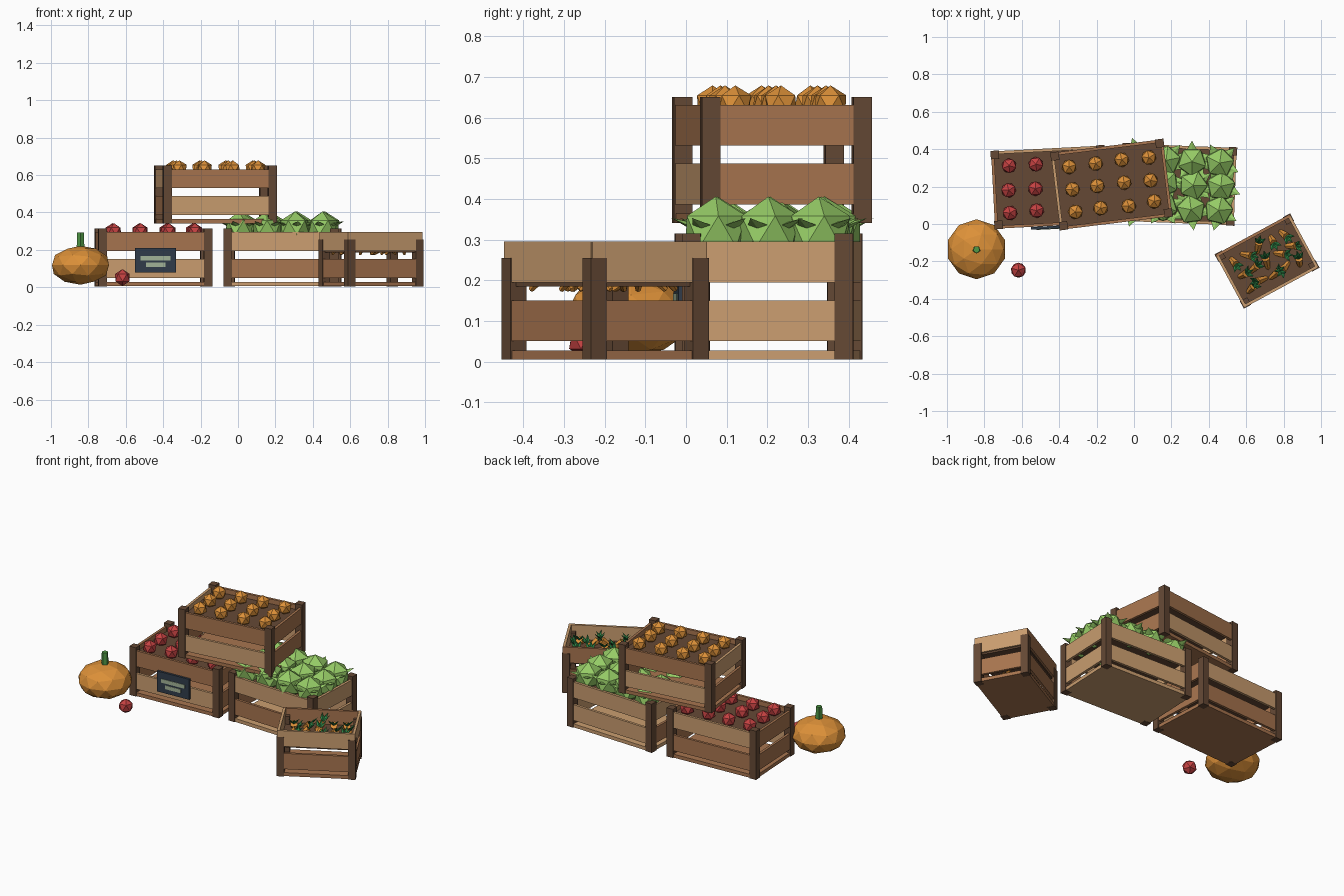
import bpy, bmesh, math, random
from mathutils import Matrix, Vector

if "Cube" in bpy.data.objects:
    bpy.data.objects.remove(bpy.data.objects["Cube"])

random.seed(4)
T = Matrix.Translation


def RZ(deg):
    return Matrix.Rotation(math.radians(deg), 4, 'Z')


def material(name, r, g, b):
    lin = [((c / 255 + 0.055) / 1.055) ** 2.4 for c in (r, g, b)]
    m = bpy.data.materials.new(name)
    m.diffuse_color = (*lin, 1)
    m.use_nodes = True
    m.node_tree.nodes["Principled BSDF"].inputs["Base Color"].default_value = m.diffuse_color
    return m


TAN = material("light_wood", 203, 158, 112)
BROWN = material("brown_wood", 168, 117, 79)
DARK = material("dark_wood", 101, 73, 53)
RED = material("apple_red", 198, 66, 66)
ORANGE = material("orange", 220, 144, 56)
LETTUCE = material("lettuce_green", 150, 204, 102)
LEAF = material("leaf_green", 46, 132, 70)
STEM = material("stem_green", 80, 152, 70)
SLATE = material("slate", 48, 60, 74)
CHALK = material("chalk", 162, 180, 152)


def box(bm, size, loc):
    bmesh.ops.create_cube(bm, size=1, matrix=T(loc) @ Matrix.Diagonal((*size, 1)))


def ball(bm, r, loc, sub=1, spin=0, squash=1):
    bmesh.ops.create_icosphere(bm, subdivisions=sub, radius=r,
                               matrix=T(loc) @ RZ(spin) @ Matrix.Diagonal((1, 1, squash, 1)))


def cone(bm, a, b, r1, r2, sides, flat=1):
    # tapered prism from a to b, optionally flattened in one direction
    a, b = Vector(a), Vector(b)
    d = b - a
    rot = d.to_track_quat('Z', 'Y').to_matrix().to_4x4()
    bmesh.ops.create_cone(bm, cap_ends=True, segments=sides, radius1=r1, radius2=r2,
                          depth=d.length,
                          matrix=T((a + b) / 2) @ rot @ Matrix.Diagonal((1, flat, 1, 1)))


def finish(name, bm, mat, frame=Matrix()):
    bmesh.ops.recalc_face_normals(bm, faces=bm.faces)
    me = bpy.data.meshes.new(name)
    bm.to_mesh(me)
    bm.free()
    me.materials.append(mat)
    ob = bpy.data.objects.new(name, me)
    ob.matrix_world = frame
    bpy.context.collection.objects.link(ob)
    return ob


def crate(name, frame, w, d, h, floor, sides):
    """sides: (top, low) plank materials for front, back, left, right"""
    p = 0.045
    bm = bmesh.new()
    for sx in (-1, 1):
        for sy in (-1, 1):
            box(bm, (p, p, h), (sx * (w - p) / 2, sy * (d - p) / 2, h / 2))
    finish(name + "_posts", bm, DARK, frame)
    bm = bmesh.new()
    box(bm, (w - 0.01, d - 0.01, 0.022), (0, 0, 0.012))
    finish(name + "_floor", bm, floor, frame)
    bm = bmesh.new()
    box(bm, (w - 0.03, d - 0.03, 0.02), (0, 0, h - 0.06))
    finish(name + "_bed", bm, DARK, frame)
    # slats sit slightly behind the outer faces of the posts
    t = 0.016
    for label, (top, low) in zip(("front", "back", "left", "right"), sides):
        s = -1 if label in ("front", "left") else 1
        for level, z, mat in (("top", 0.24, top), ("low", 0.096, low)):
            bm = bmesh.new()
            if label in ("front", "back"):
                box(bm, (w - 0.012, t, 0.1), (0, s * (d / 2 - 0.003 - t / 2), z))
            else:
                box(bm, (t, d - 0.012, 0.1), (s * (w / 2 - 0.003 - t / 2), 0, z))
            finish(f"{name}_{label}_{level}_slat", bm, mat, frame)


def grid(cols, rows, dx, dy, jitter=0.006):
    for i in range(cols):
        for j in range(rows):
            yield ((i - (cols - 1) / 2) * dx + random.uniform(-jitter, jitter),
                   (j - (rows - 1) / 2) * dy + random.uniform(-jitter, jitter))


# Crates
fa = T((-0.452, 0.197, 0.005)) @ RZ(3)
fb = T((0.237, 0.212, 0.005)) @ RZ(-2.2)
fc = T((-0.12, 0.211, 0.341)) @ RZ(7)
fd = T((0.711, -0.198, 0.005)) @ RZ(28.5)
B, L = BROWN, TAN
crate("apple_crate", fa, 0.61, 0.42, 0.31, B, ((B, L), (L, B), (B, B), (B, B)))
crate("lettuce_crate", fb, 0.615, 0.42, 0.31, L, ((L, B), (L, L), (L, B), (L, L)))
crate("orange_crate", fc, 0.61, 0.42, 0.31, B, ((B, L), (B, L), (L, B), (B, B)))
crate("carrot_crate", fd, 0.46, 0.33, 0.25, B, ((L, B), (B, B), (L, B), (L, B)))

# Apples and oranges, four by three
for name, frame, mat in (("apples", fa, RED), ("oranges", fc, ORANGE)):
    bm = bmesh.new()
    for x, y in grid(4, 3, 0.143, 0.122):
        ball(bm, 0.044, (x, y, 0.294), spin=random.uniform(0, 72))
    finish(name, bm, mat, frame)

# Lettuce heads with pointed outer leaves
heads, spikes = bmesh.new(), bmesh.new()
for x, y in grid(4, 3, 0.148, 0.128):
    spin = random.uniform(0, 72)
    ball(heads, 0.086, (x, y, 0.315), spin=spin)
    for k in range(5):
        a = math.radians(spin + 72 * k + 36)
        c, s = math.cos(a), math.sin(a)
        cone(spikes, (x + 0.05 * c, y + 0.05 * s, 0.325),
             (x + 0.112 * c, y + 0.112 * s, 0.348), 0.035, 0, 4, 0.3)
finish("lettuce_heads", heads, LETTUCE, fb)
finish("lettuce_leaves", spikes, LETTUCE, fb)

# Carrots lying in the small crate, each with a tuft of leaves
roots, tufts = bmesh.new(), bmesh.new()
for x, y in grid(5, 3, 0.082, 0.09, 0.01):
    a = random.uniform(0, 2 * math.pi)
    c, s = math.cos(a), math.sin(a)
    x, y = x * 0.92, y * 0.92
    top = Vector((x + 0.02 * c, y + 0.02 * s, 0.232))
    tip = Vector((max(-0.19, min(0.19, x - 0.06 * c)),
                  max(-0.125, min(0.125, y - 0.06 * s)), 0.172))
    cone(roots, tip, top, 0.007, 0.023, 6)
    for k in (-0.8, 0, 0.8):
        end = top + Vector((0.045 * math.cos(a + k), 0.045 * math.sin(a + k), 0.045))
        end.x = max(-0.205, min(0.205, end.x))
        end.y = max(-0.14, min(0.14, end.y))
        mid = top.lerp(end, 0.45)
        cone(tufts, top, mid, 0.004, 0.011, 4, 0.5)
        cone(tufts, mid, end, 0.011, 0, 4, 0.5)
finish("carrots", roots, ORANGE, fd)
finish("carrot_leaves", tufts, LEAF, fd)

# Pumpkin with stem
bm = bmesh.new()
ball(bm, 0.16, (-0.842, -0.135, 0.118), sub=2, squash=0.65)
finish("pumpkin", bm, ORANGE)
bm = bmesh.new()
cone(bm, (-0.842, -0.137, 0.2), (-0.842, -0.137, 0.294), 0.022, 0.019, 5)
finish("pumpkin_stem", bm, STEM)

# Loose apple on the ground
bm = bmesh.new()
ball(bm, 0.045, (-0.618, -0.247, 0.052), spin=20)
finish("loose_apple", bm, RED)

# Slate sign on the front of the apple crate
bm = bmesh.new()
box(bm, (0.22, 0.014, 0.13), (0, -0.215, 0.14))
finish("sign_board", bm, SLATE, fa)
bm = bmesh.new()
box(bm, (0.16, 0.004, 0.024), (0, -0.223, 0.151))
box(bm, (0.105, 0.004, 0.024), (0, -0.223, 0.116))
finish("sign_chalk_bars", bm, CHALK, fa)
